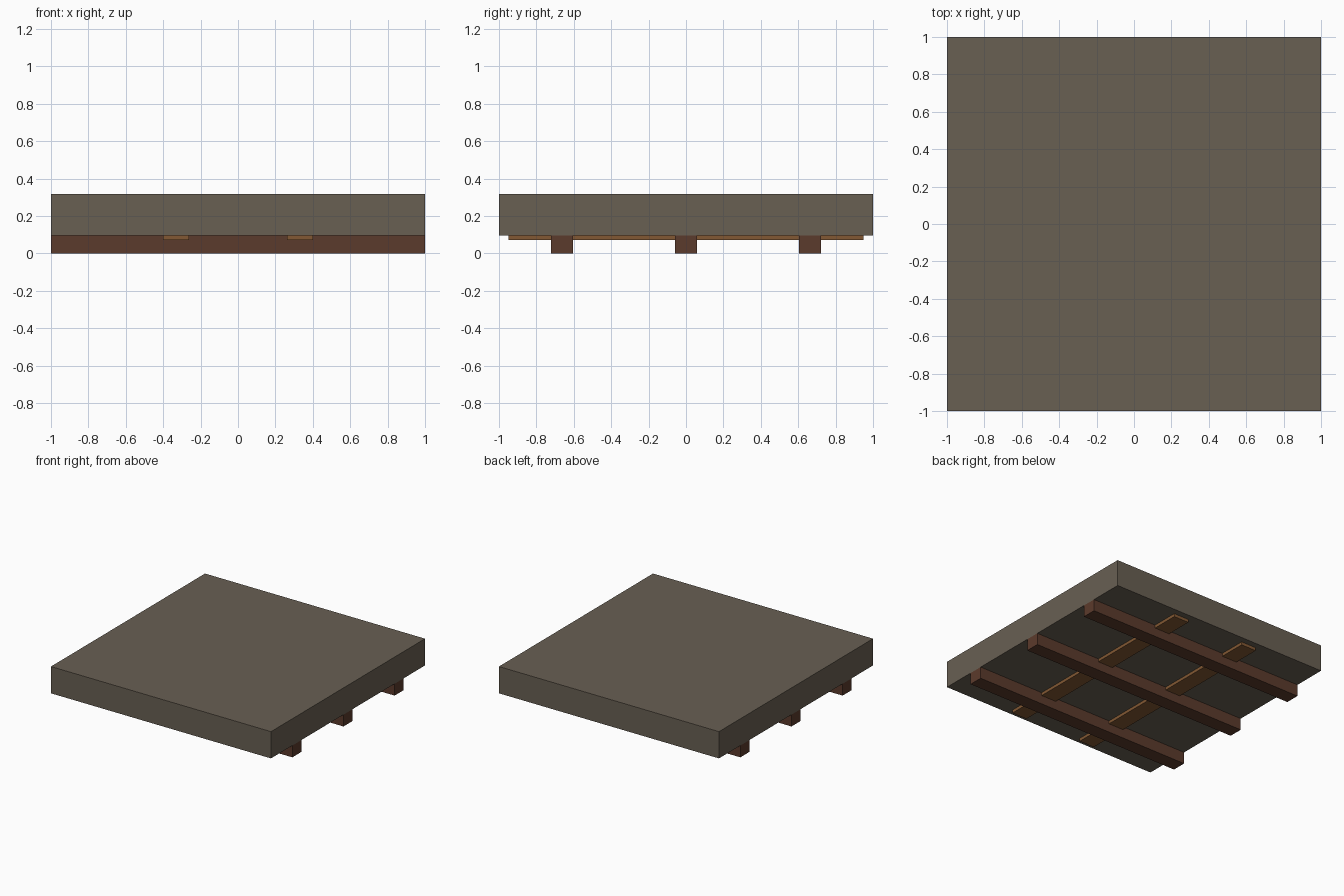
import bpy

default = bpy.data.objects.get("Cube")
if default:
    bpy.data.objects.remove(default, do_unlink=True)


def material(name, colour):
    mat = bpy.data.materials.new(name)
    mat.use_nodes = True
    mat.diffuse_color = (*colour, 1)
    shader = next(n for n in mat.node_tree.nodes if n.type == "BSDF_PRINCIPLED")
    shader.inputs["Base Color"].default_value = (*colour, 1)
    shader.inputs["Roughness"].default_value = 0.9
    return mat


def box(name, centre, size, mat):
    bpy.ops.mesh.primitive_cube_add(size=1, location=centre)
    obj = bpy.context.object
    obj.name = name
    obj.scale = size
    bpy.ops.object.transform_apply(location=False, rotation=False, scale=True)
    obj.data.materials.append(mat)
    return obj


stone = material("grey brown stone", (0.14, 0.115, 0.086))
dark_wood = material("dark red wood", (0.105, 0.043, 0.025))
light_wood = material("light brown wood", (0.225, 0.098, 0.033))

SLAB_BOTTOM, SLAB_TOP = 0.097, 0.317
STRAP_BOTTOM = 0.072

# Thick square slab
box("slab", (0, 0, (SLAB_BOTTOM + SLAB_TOP) / 2),
    (2, 2, SLAB_TOP - SLAB_BOTTOM), stone)

# Beams running across underneath
for name, y in (("front", -0.664), ("middle", 0), ("back", 0.664)):
    box(name + "_beam", (0, y, SLAB_BOTTOM / 2), (2, 0.118, SLAB_BOTTOM), dark_wood)

# Thin planks running front to back between slab and beams
for name, x in (("right", -0.331), ("left", 0.331)):
    box(name + "_plank", (x, 0, (STRAP_BOTTOM + SLAB_BOTTOM) / 2),
        (0.138, 1.898, SLAB_BOTTOM - STRAP_BOTTOM), light_wood)
